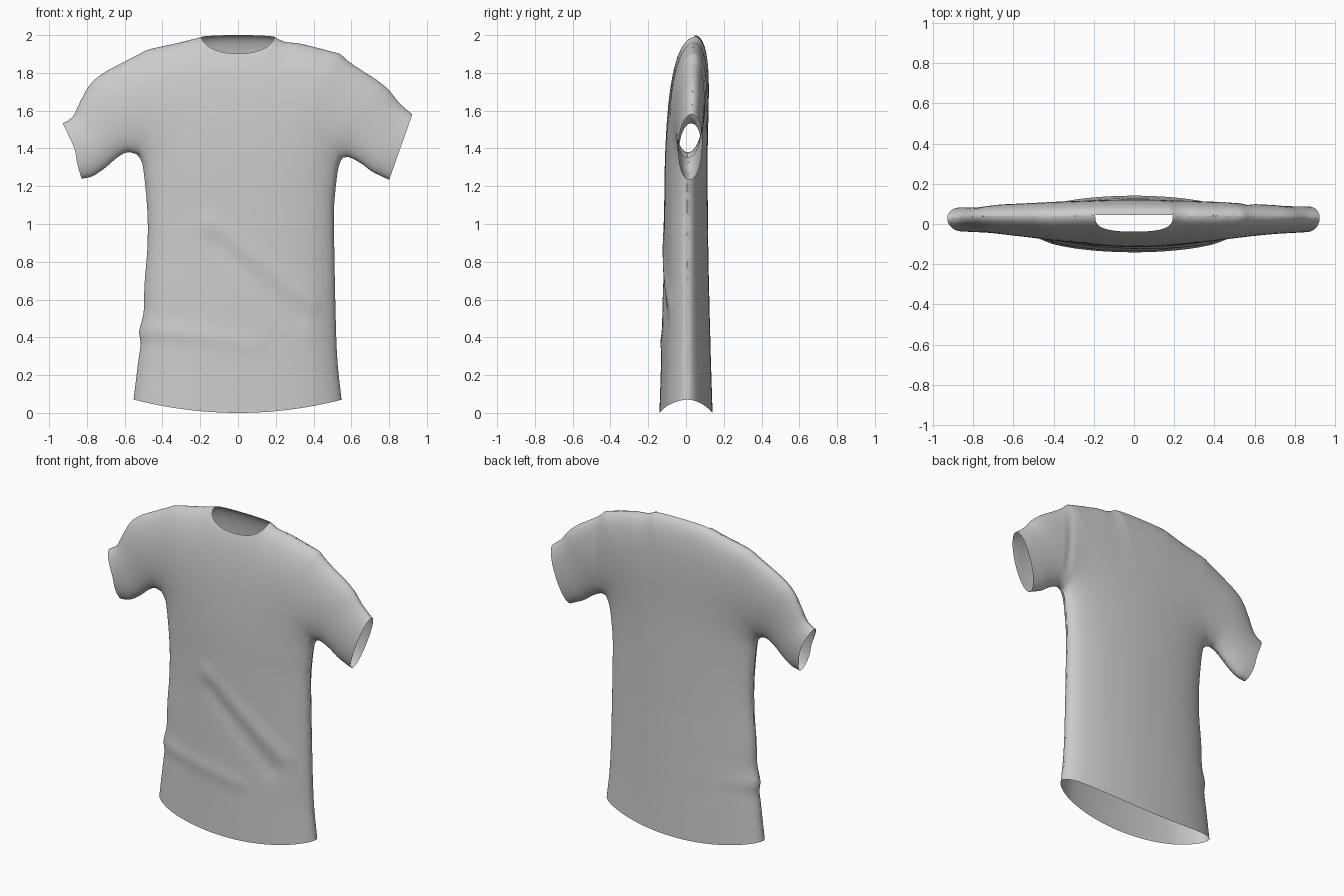
import bpy, bmesh, math
from mathutils import Vector

cube = bpy.data.objects.get("Cube")
if cube:
    bpy.data.objects.remove(cube, do_unlink=True)

# Outline of the garment in (x, z): each side has a side seam, underarm seam and shoulder seam
RIGHT = dict(
    side=[(-.553, .07), (-.527, .28), (-.515, .37), (-.524, .43), (-.5, .53), (-.495, .68), (-.48, .87),
          (-.479, 1.05), (-.495, 1.24), (-.51, 1.33), (-.537, 1.37)],
    under=[(-.537, 1.37), (-.585, 1.38), (-.638, 1.353), (-.706, 1.295), (-.77, 1.253), (-.828, 1.24)],
    cuff=[(-.828, 1.24), (-.85, 1.315), (-.865, 1.395), (-.9, 1.475), (-.928, 1.533)],
    over=[(-.521, 1.9), (-.627, 1.846), (-.722, 1.793), (-.786, 1.735), (-.839, 1.64), (-.876, 1.565),
          (-.928, 1.533)],
    shoulder=[(-.521, 1.9), (-.468, 1.925), (-.31, 1.96), (-.193, 1.99)])
LEFT = dict(
    side=[(.548, .07), (.526, .28), (.516, .55), (.508, 1.03), (.516, 1.18), (.532, 1.3), (.553, 1.35)],
    under=[(.553, 1.35), (.59, 1.353), (.653, 1.32), (.706, 1.28), (.749, 1.258), (.8, 1.234)],
    cuff=[(.8, 1.234), (.923, 1.58)],
    over=[(.542, 1.9), (.59, 1.857), (.67, 1.804), (.738, 1.76), (.8, 1.708), (.854, 1.64), (.923, 1.58)],
    shoulder=[(.542, 1.9), (.431, 1.93), (.325, 1.955), (.246, 1.965), (.193, 1.99)])


def even(n):
    return [i / n for i in range(n + 1)]


def eased(n):
    return [(1 - math.cos(math.pi * i / n)) / 2 for i in range(n + 1)]


def sample(points, params):
    """Smooth curve through the points, sampled at fractions of its length."""
    p = [Vector(q) for q in points]
    p = [2 * p[0] - p[1]] + p + [2 * p[-1] - p[-2]]
    dense = []
    for a, b, c, d in zip(p, p[1:], p[2:], p[3:]):
        for t in even(8)[:-1]:
            dense.append(b + (c - a) * t / 2 + (a - 2.5 * b + 2 * c - d / 2) * t * t
                         + (1.5 * (b - c) + (d - a) / 2) * t ** 3)
    dense.append(p[-2])
    lengths = [0]
    for a, b in zip(dense, dense[1:]):
        lengths.append(lengths[-1] + (b - a).length)
    out, k = [], 0
    for t in params:
        while k < len(dense) - 2 and lengths[k + 1] < t * lengths[-1]:
            k += 1
        f = (t * lengths[-1] - lengths[k]) / (lengths[k + 1] - lengths[k])
        out.append(dense[k].lerp(dense[k + 1], min(f, 1)))
    return out


def coons(bottom, top, start, end, S, V):
    """Grid of points blended between four boundary curves."""
    rows = []
    for j, v in enumerate(V):
        row = []
        for i, s in enumerate(S):
            corners = (bottom[0].lerp(bottom[-1], s)).lerp(top[0].lerp(top[-1], s), v)
            row.append(bottom[i].lerp(top[i], v) + start[j].lerp(end[j], s) - corners)
        rows.append(row)
    return rows


SIDE, ARM, SLEEVE, SHOULDER, NECK = 44, 24, 18, 18, 28
for half in (RIGHT, LEFT):
    armhole = [half["under"][0], half["over"][0]]
    half["side"] = sample(half["side"], even(SIDE))
    half["under"] = sample(half["under"], even(SLEEVE))
    half["over"] = sample(half["over"], even(SLEEVE))
    half["cuff"] = sample(half["cuff"], eased(ARM))
    half["armhole"] = sample(armhole, eased(ARM))
    half["shoulder"] = sample(half["shoulder"], even(SHOULDER))


# Neckline and hem
def neckline(depth):
    pts = []
    for s in eased(NECK):
        x = 2 * s - 1
        pts.append(Vector((.193 * x, 1.99 - depth * (1 - abs(x) ** 2.4) ** .6)))
    return pts


def top_edge(neck):
    return RIGHT["shoulder"][:-1] + neck + LEFT["shoulder"][::-1][1:]


S = eased(2 * SHOULDER + NECK)
hem = [Vector((x, .07 * (x / .55) ** 2)) for x in (-.553 + 1.101 * s for s in S)]
hem[0], hem[-1] = RIGHT["side"][0], LEFT["side"][0]
front_neck, back_neck = neckline(.087), neckline(-.01)
seams = [RIGHT["side"] + RIGHT["under"][1:], LEFT["side"] + LEFT["under"][1:],
         RIGHT["over"][::-1] + top_edge(back_neck)[1:] + LEFT["over"][1:]]


def distance(p, line):
    best = 9
    for a, b in zip(line, line[1:]):
        ab, ap = b - a, p - a
        t = max(0, min(1, ap.dot(ab) / ab.length_squared))
        best = min(best, (ap - ab * t).length_squared)
    return math.sqrt(best)


def fold(x, z, a, b, width):
    """Soft bump along a line from a to b."""
    return math.exp(-(distance(Vector((x, z)), [Vector(a), Vector(b)]) / width) ** 2)


def place(p, side):
    """Puff a flat point out to the front (-1) or back (+1)."""
    x, z = p
    gap = 1 / sum(1 / max(distance(p, line), 1e-9) for line in seams)
    out = min(1, max(0, (abs(x) - .4) / .45))
    swell = .262 - .045 * out + .025 * max(0, 1 - z / .8)
    y = swell * math.sqrt(gap)
    if side < 0:
        y += min(1, gap * 9) * (.008 * fold(x, z, (-.15, 1.0), (.4, .58), .05)
                                - .008 * fold(x, z, (-.1, .9), (.3, .5), .06)
                                + .006 * fold(x, z, (-.5, .45), (.1, .36), .04))
    else:
        y -= min(1, gap * 9) * .007 * fold(x, z, (.57, 1.45), (.56, 1.8), .02)
    centre = .045 * max(0, (z - 1.2) / .8) ** 2 + .02 * out
    return Vector((x, centre + side * y, z))


# Front and back panels with their sleeves, joined at the seams
bm = bmesh.new()


def add_panel(rows, side):
    grid = [[bm.verts.new(place(p, side)) for p in row] for row in rows]
    for low, high in zip(grid, grid[1:]):
        for i in range(len(low) - 1):
            face = bm.faces.new((low[i], low[i + 1], high[i + 1], high[i]))
            face.normal_update()
            if face.normal.y * side < 0:
                face.normal_flip()


edge_split = 1.3 / 1.85
V = [t * edge_split for t in even(SIDE)] + [edge_split + (1 - edge_split) * t for t in eased(ARM)[1:]]
for side, neck in ((-1, front_neck), (1, back_neck)):
    add_panel(coons(hem, top_edge(neck), RIGHT["side"] + RIGHT["armhole"][1:],
                    LEFT["side"] + LEFT["armhole"][1:], S, V), side)
    for half in (RIGHT, LEFT):
        add_panel(coons(half["under"], half["over"], half["armhole"], half["cuff"],
                        even(SLEEVE), eased(ARM)), side)
bmesh.ops.remove_doubles(bm, verts=bm.verts, dist=.00006)

mesh = bpy.data.meshes.new("shirt")
bm.to_mesh(mesh)
bm.free()
shirt = bpy.data.objects.new("shirt", mesh)
bpy.context.collection.objects.link(shirt)
mesh.polygons.foreach_set("use_smooth", [True] * len(mesh.polygons))

# Plain grey cloth
cloth = bpy.data.materials.new("grey cloth")
cloth.use_nodes = True
grey = (.6, .6, .6, 1)
cloth.diffuse_color = grey
cloth.node_tree.nodes["Principled BSDF"].inputs["Base Color"].default_value = grey
mesh.materials.append(cloth)
